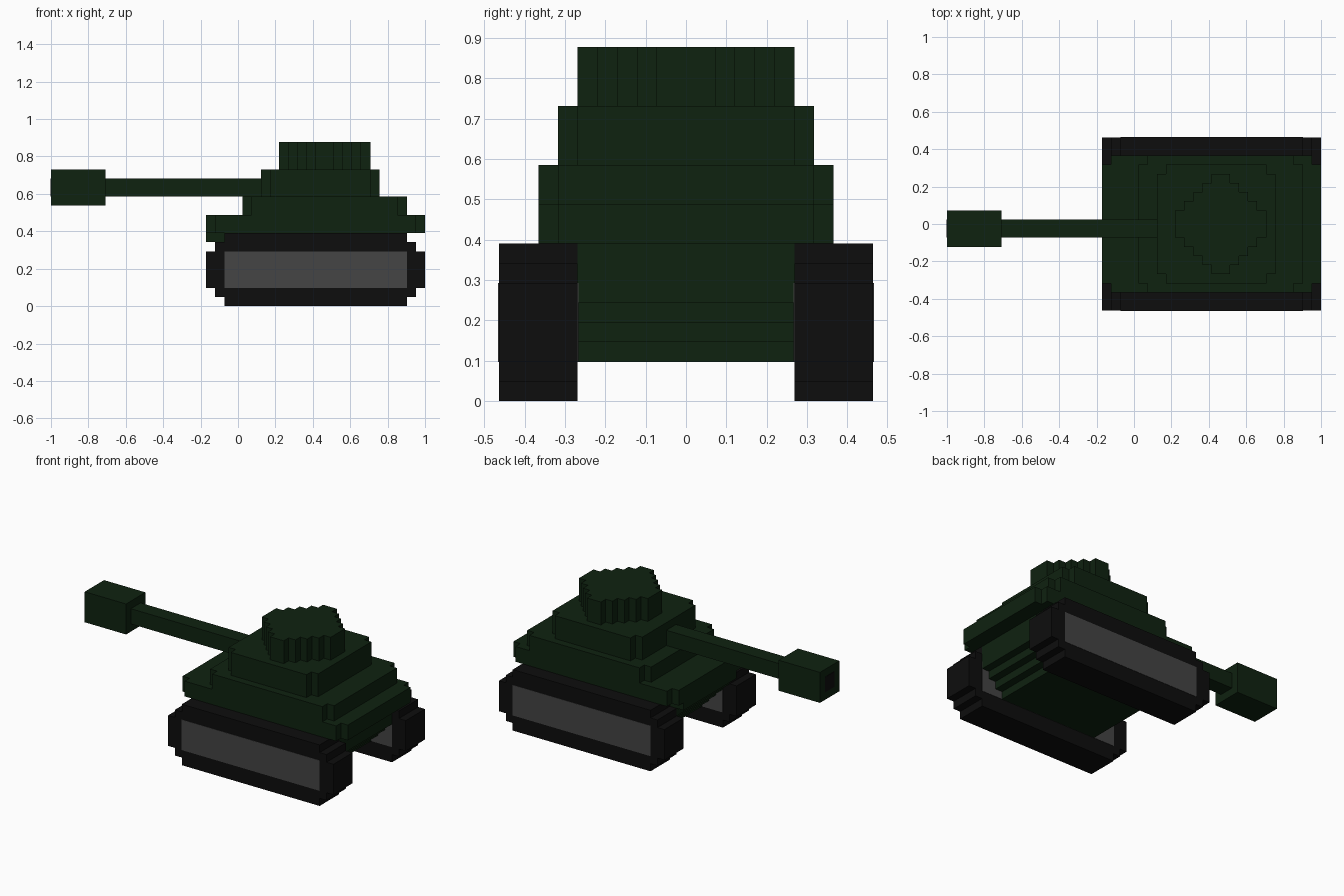
import bpy
import bmesh
from mathutils import Vector

cube = bpy.data.objects.get("Cube")
if cube:
    bpy.data.objects.remove(cube, do_unlink=True)

U = 2 / 41                              # size of one block
ORIGIN = Vector((-1, -9.5 * U, 0))      # corner of the block grid
THIN = 0.04                             # plate thickness, in blocks


def material(name, rgb):
    mat = bpy.data.materials.new(name)
    mat.use_nodes = True
    color = (*rgb, 1)
    mat.diffuse_color = color
    bsdf = next(n for n in mat.node_tree.nodes if n.type == 'BSDF_PRINCIPLED')
    bsdf.inputs["Base Color"].default_value = color
    return mat


GREEN = material("dark_green", (0.0045, 0.016, 0.005))
BLACK = material("track_black", (0.004, 0.004, 0.004))
GREY = material("wheel_grey", (0.058, 0.058, 0.058))


def stepped(name, mat, rows, start, lo, hi, axis):
    """Extrude a stepped outline; rows are (height, x0, x1) stacked from start.
    axis 'y': rows stack up z; axis 'z': rows stack along y."""
    left, right, h = [], [], start
    for size, x0, x1 in rows:
        left += [(x0, h), (x0, h + size)]
        right += [(x1, h), (x1, h + size)]
        h += size
    outline = []
    for p in right + left[::-1]:
        if not outline or outline[-1] != p:
            outline.append(p)

    def place(p, d):
        v = (p[0], d, p[1]) if axis == 'y' else (p[0], p[1], d)
        return ORIGIN + Vector(v) * U

    bm = bmesh.new()
    face = bm.faces.new([bm.verts.new(place(p, lo)) for p in outline])
    ext = bmesh.ops.extrude_face_region(bm, geom=[face])
    shift = (place((0, 0), hi) - place((0, 0), lo))
    bmesh.ops.translate(bm, vec=shift,
                        verts=[g for g in ext["geom"] if isinstance(g, bmesh.types.BMVert)])
    bmesh.ops.recalc_face_normals(bm, faces=bm.faces)
    mesh = bpy.data.meshes.new(name)
    bm.to_mesh(mesh)
    bm.free()
    mesh.materials.append(mat)
    obj = bpy.data.objects.new(name, mesh)
    bpy.context.collection.objects.link(obj)
    return obj


def box(name, mat, x0, x1, y0, y1, z0, z1):
    return stepped(name, mat, [(z1 - z0, x0, x1)], z0, y0, y1, 'y')


def deck(name, x0, x1, y0, y1, z0, z1):
    """Slab with one block missing at each corner."""
    rows = [(1, x0 + 1, x1 - 1), (y1 - y0 - 2, x0, x1), (1, x0 + 1, x1 - 1)]
    return stepped(name, GREEN, rows, y0, z0, z1, 'z')


# Tracks with grey wheel panels on both sides
track_rows = [(1, 19, 39), (1, 18, 40), (4, 17, 41), (1, 18, 40), (1, 19, 39)]
for side, y in (("right", 0), ("left", 15)):
    stepped(side + "_track", BLACK, track_rows, 0, y, y + 4, 'y')
    for label, edge in (("a", y - THIN), ("b", y + 4)):
        box(f"{side}_wheel_panel_{label}", GREY, 19, 39, edge, edge + THIN, 2, 6)

# Lower hull, sloping under at both ends
hull_rows = [(1, 22 - i, min(36 + i, 39)) for i in range(6)]
stepped("lower_hull", GREEN, hull_rows, 2, 4, 15, 'y')

# Upper hull and turret decks
deck("upper_hull", 17, 41, 2, 17, 8, 10)
deck("turret_base", 21, 39, 2, 17, 10, 12)
deck("turret", 23, 36, 3, 16, 12, 15)

# Rounded hatch tower
hatch_rows = [(1, 25 + max(abs(j - 5) - 1, 0), 35 - max(abs(j - 5) - 1, 0)) for j in range(11)]
stepped("hatch_tower", GREEN, hatch_rows, 4, 15, 18, 'z')

# Gun
box("gun_barrel", GREEN, 6, 23, 8, 10, 12, 14)
box("muzzle", GREEN, 0, 6, 7, 11, 11, 15)
box("muzzle_bore", BLACK, -THIN, 0, 8, 10, 12, 14)
